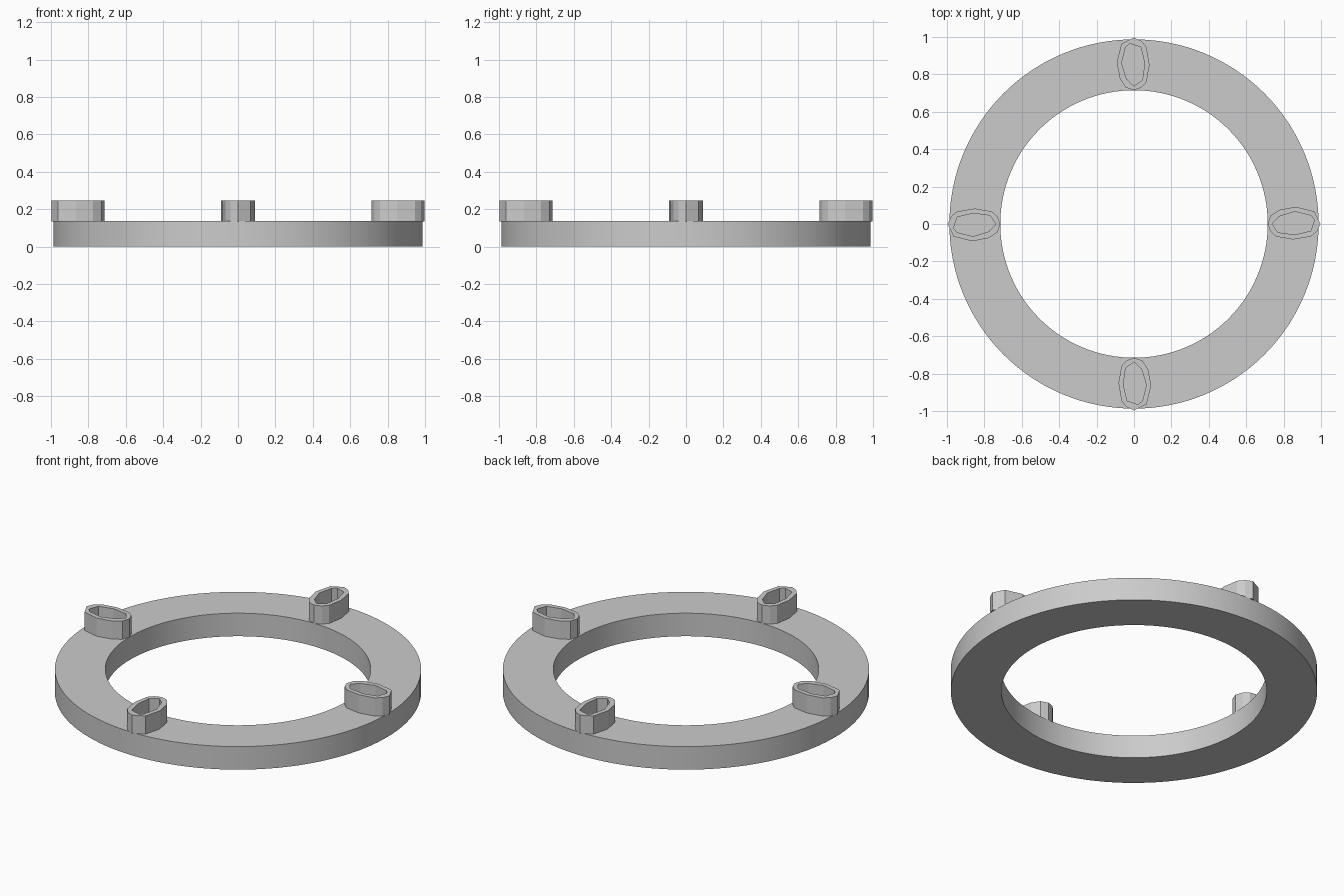
import bpy, bmesh, math

old = bpy.data.objects.get("Cube")
if old:
    bpy.data.objects.remove(old, do_unlink=True)

grey = bpy.data.materials.new("light grey")
grey.use_nodes = True
grey.diffuse_color = (0.6, 0.6, 0.6, 1)
grey.node_tree.nodes["Principled BSDF"].inputs["Base Color"].default_value = grey.diffuse_color

RING_TOP, LUG_TOP = 0.137, 0.245


def add_object(name, bm):
    bmesh.ops.recalc_face_normals(bm, faces=bm.faces)
    mesh = bpy.data.meshes.new(name)
    bm.to_mesh(mesh)
    bm.free()
    mesh.materials.append(grey)
    obj = bpy.data.objects.new(name, mesh)
    bpy.context.collection.objects.link(obj)
    return obj


# Base ring: a rectangular section spun around the z axis
bm = bmesh.new()
section = [(0.715, 0), (0.987, 0), (0.987, RING_TOP), (0.715, RING_TOP)]
verts = [bm.verts.new((r, 0, z)) for r, z in section]
edges = [bm.edges.new((verts[i], verts[(i + 1) % 4])) for i in range(4)]
bmesh.ops.spin(bm, geom=verts + edges, cent=(0, 0, 0), axis=(0, 0, 1),
               angle=math.tau, steps=128, use_merge=True)
bmesh.ops.remove_doubles(bm, verts=bm.verts, dist=0.0001)
ring = add_object("base_ring", bm)
bpy.context.view_layer.objects.active = ring
ring.select_set(True)
bpy.ops.object.shade_smooth_by_angle(angle=math.radians(30))
ring.select_set(False)

# Faceted hollow lug outlines, as (radial, sideways) points
outer = [(0.997, 0), (0.963, 0.067), (0.865, 0.092), (0.775, 0.075), (0.73, 0.045),
         (0.715, 0), (0.73, -0.04), (0.76, -0.067), (0.85, -0.083),
         (0.945, -0.067), (0.978, -0.04)]
inner = [(0.965, 0.022), (0.945, 0.045), (0.86, 0.066), (0.775, 0.04), (0.738, 0),
         (0.77, -0.045), (0.86, -0.057), (0.945, -0.037)]


def make_lug(name, angle):
    c, s = math.cos(angle), math.sin(angle)
    bm = bmesh.new()
    rim = []
    for outline in (outer, inner):
        loop = [bm.verts.new((r * c - t * s, r * s + t * c, LUG_TOP)) for r, t in outline]
        rim += [bm.edges.new((loop[i], loop[(i + 1) % len(loop)])) for i in range(len(loop))]
    # walls drop from the rim to the ring
    walls = bmesh.ops.extrude_edge_only(bm, edges=rim)["geom"]
    for v in walls:
        if isinstance(v, bmesh.types.BMVert):
            v.co.z = RING_TOP - 0.002
    # flat rim and underside between the two outlines
    low = [e for e in walls if isinstance(e, bmesh.types.BMEdge)
           and all(v.co.z < RING_TOP for v in e.verts)]
    for loops in (rim, low):
        bmesh.ops.triangle_fill(bm, edges=loops, use_beauty=True, use_dissolve=False)
    return add_object(name, bm)


for i, side in enumerate(("left", "back", "right", "front")):
    make_lug(side + "_lug", i * math.pi / 2)
